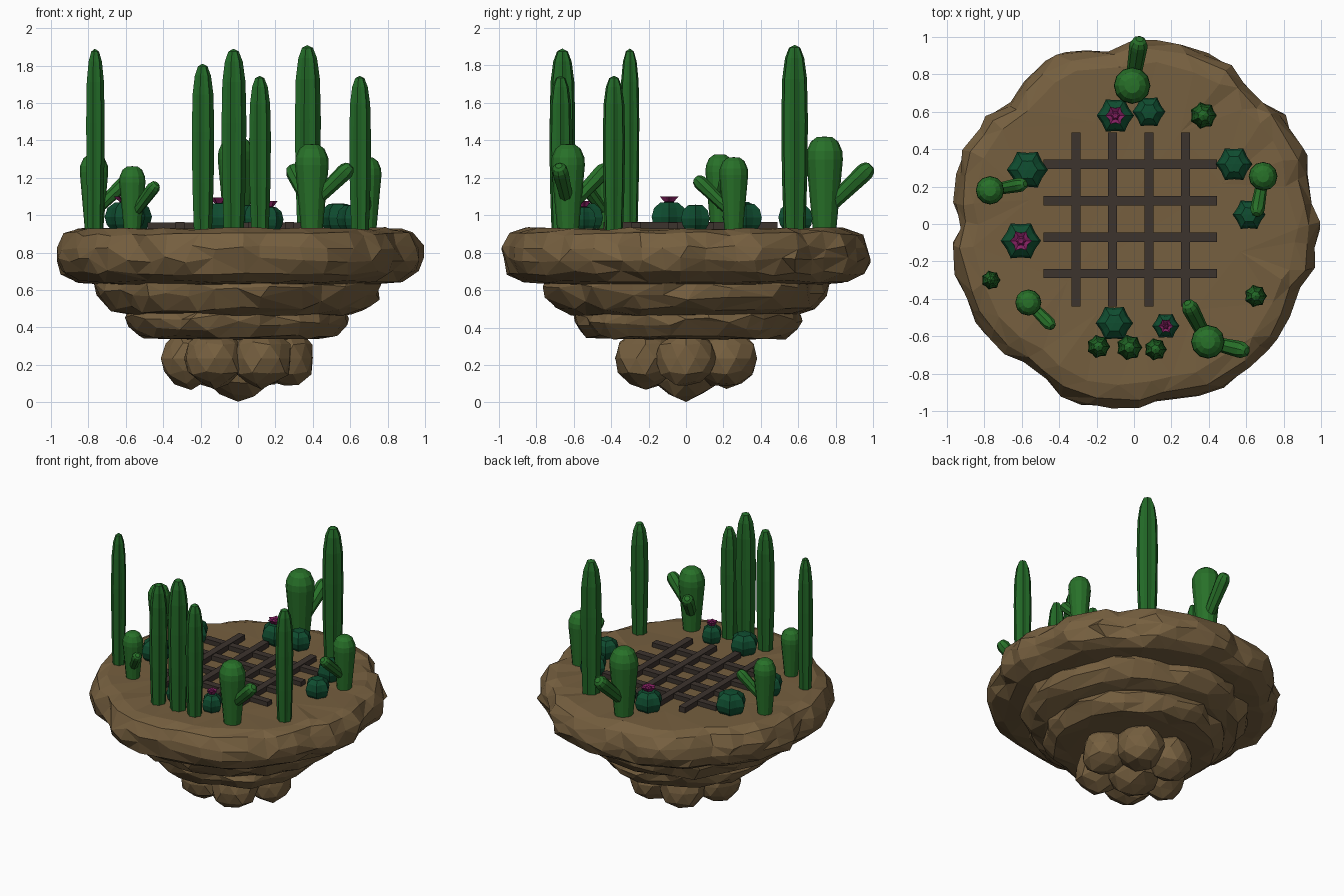
import bpy, bmesh, random
from math import pi, sin, cos
from mathutils import Vector, Matrix

random.seed(7)
cube = bpy.data.objects.get("Cube")
if cube:
    bpy.data.objects.remove(cube)


def material(name, color):
    m = bpy.data.materials.new(name)
    m.use_nodes = True
    m.diffuse_color = (*color, 1)
    node = m.node_tree.nodes["Principled BSDF"]
    node.inputs["Base Color"].default_value = (*color, 1)
    node.inputs["Roughness"].default_value = 0.9
    return m


ROCK = material("brown rock", (0.18, 0.115, 0.05))
GREEN = material("cactus green", (0.021, 0.165, 0.022))
COLUMN = material("column green", (0.016, 0.14, 0.02))
TEAL = material("barrel green", (0.005, 0.075, 0.03))
PINK = material("flower magenta", (0.22, 0.014, 0.115))
WOOD = material("dark timber", (0.045, 0.033, 0.027))


def finish(name, bm, mat):
    bmesh.ops.recalc_face_normals(bm, faces=bm.faces)
    mesh = bpy.data.meshes.new(name)
    bm.to_mesh(mesh)
    bm.free()
    mesh.materials.append(mat)
    ob = bpy.data.objects.new(name, mesh)
    bpy.context.collection.objects.link(ob)
    return ob


def plain(r, z, turn, i):
    return r, z, turn


def lathe(profile, segs, shape=plain):
    """Revolve (radius, height) points; shape adjusts each point to (r, z, angle)."""
    bm = bmesh.new()
    rings = []
    for r, z in profile:
        if r == 0:
            rings.append([bm.verts.new((0, 0, z))] * segs)
            continue
        ring = []
        for i in range(segs):
            rr, zz, a = shape(r, z, 2 * pi * i / segs, i)
            ring.append(bm.verts.new((rr * cos(a), rr * sin(a), zz)))
        rings.append(ring)
    for low, high in zip(rings, rings[1:]):
        for i in range(segs):
            j = (i + 1) % segs
            corners = list(dict.fromkeys((low[i], low[j], high[j], high[i])))
            bm.faces.new(corners)
    for ring in (rings[0], rings[-1]):
        if ring[0] is not ring[1]:
            bm.faces.new(ring)
    return bm


def ribbed(profile, ribs, depth):
    """Lathe with alternating ridges and grooves."""
    return lathe(profile, ribs * 2,
                 lambda r, z, turn, i: (r * (1 - depth * (i % 2)), z, turn))


# Floating island: stacked tiers of cracked rock
def rock_tier(name, radius, profile, cracks, segs, rough):
    crack_angles = [c * pi / 180 for c in cracks]
    wobble = [random.uniform(0, 0.025) for _ in range(segs)]

    def shape(r, z, turn, i):
        a = turn + random.uniform(-0.25, 0.25) * 2 * pi / segs
        gap = min(abs((a - c + pi) % (2 * pi) - pi) for c in crack_angles)
        rim = max(0, r - 0.7) / 0.3
        cut = 0.07 * max(0, 1 - gap / 0.16) + wobble[i] + random.uniform(0, rough)
        return (radius * r * (1 - cut * rim),
                z + rim * random.uniform(-rough, rough) * 0.6, a)

    bm = lathe(profile, segs, shape)
    bmesh.ops.triangulate(bm, faces=bm.faces)
    ob = finish(name, bm, ROCK)
    mod = ob.modifiers.new("chunky facets", 'DECIMATE')
    mod.ratio = 0.65


rock_tier("island_top", 1.01,
          [(0, 0.925), (0.6, 0.927), (0.87, 0.928), (0.95, 0.9), (0.995, 0.83),
           (1, 0.76), (0.965, 0.69), (0.88, 0.645), (0.72, 0.63), (0, 0.62)],
          [10, 46, 101, 135, 180, 234, 281, 335], 48, 0.025)
rock_tier("island_middle", 0.79,
          [(0, 0.7), (0.96, 0.69), (1, 0.63), (0.98, 0.57), (0.9, 0.5),
           (0.78, 0.47), (0, 0.46)],
          [25, 70, 120, 160, 215, 260, 310], 36, 0.04)
rock_tier("island_lower", 0.63,
          [(0, 0.52), (0.95, 0.5), (1, 0.45), (0.96, 0.4), (0.87, 0.35),
           (0.7, 0.34), (0, 0.33)],
          [5, 60, 110, 175, 235, 290], 32, 0.04)


def boulder(name, center, size):
    bm = bmesh.new()
    bmesh.ops.create_icosphere(bm, subdivisions=2, radius=1)
    for v in bm.verts:
        v.co *= random.uniform(0.88, 1.03)
        v.co = Vector(center) + v.co * Vector(size)
    finish(name, bm, ROCK)


boulder("bottom_boulder", (0, 0, 0.2), (0.2, 0.2, 0.2))
for k in range(6):
    a = pi * k / 3
    boulder(f"side_boulder_{k}", (0.25 * cos(a), 0.25 * sin(a), 0.235),
            (0.17, 0.17, 0.165))


# Timber lattice lying on the ground
def beam(name, center, size):
    bm = bmesh.new()
    bmesh.ops.create_cube(bm, size=1)
    bmesh.ops.scale(bm, vec=size, verts=bm.verts)
    bmesh.ops.translate(bm, vec=center, verts=bm.verts)
    finish(name, bm, WOOD)


for k in range(4):
    step = 0.195 * k
    beam(f"long_beam_{k}", (-0.31 + step, 0.025, 0.943), (0.05, 0.93, 0.044))
    beam(f"cross_beam_{k}", (-0.02, -0.265 + step, 0.938), (0.93, 0.05, 0.044))

# Tall ribbed column cacti: x, y, top, radius
COLUMNS = [(-0.765, -0.3, 1.89, 0.052), (-0.19, -0.655, 1.81, 0.063),
           (-0.025, -0.66, 1.89, 0.07), (0.115, -0.67, 1.745, 0.061),
           (0.37, 0.58, 1.91, 0.073), (0.65, -0.385, 1.745, 0.061)]
for k, (x, y, top, r) in enumerate(COLUMNS):
    h = top - 0.9
    bm = ribbed([(0.8 * r, 0), (0.95 * r, 0.3 * h), (r, 0.6 * h), (0.93 * r, 0.82 * h),
                 (0.72 * r, 0.93 * h), (0.42 * r, 0.985 * h), (0, h)], 7, 0.16)
    bmesh.ops.translate(bm, vec=(x, y, 0.9), verts=bm.verts)
    finish(f"column_cactus_{k}", bm, COLUMN)

# Round-headed cacti with raised arms: x, y, top, radius, arm tips
ARMED = [(-0.77, 0.18, 1.325, 0.076, [(-0.58, 0.215, 1.2)]),
         (-0.565, -0.42, 1.262, 0.07, [(-0.435, -0.55, 1.17)]),
         (0.395, -0.63, 1.38, 0.09, [(0.285, -0.42, 1.26), (0.605, -0.68, 1.265)]),
         (0.69, 0.255, 1.31, 0.077, [(0.655, 0.05, 1.2)]),
         (-0.01, 0.74, 1.42, 0.098, [(0.03, 0.99, 1.265)])]


def bulb(r, h, base):
    """Club outline: narrow foot, wide shoulder, domed head."""
    return [(base * r, 0), (r, h - 1.25 * r), (0.97 * r, h - 0.8 * r),
            (0.75 * r, h - 0.28 * r), (0.42 * r, h - 0.03 * r), (0, h)]


for k, (x, y, top, r, tips) in enumerate(ARMED):
    bm = lathe(bulb(r, top - 0.9, 0.62), 12)
    bmesh.ops.translate(bm, vec=(x, y, 0.9), verts=bm.verts)
    finish(f"armed_cactus_{k}", bm, GREEN)
    for n, tip in enumerate(tips):
        tip = Vector(tip)
        reach = (tip.xy - Vector((x, y))).length
        start = Vector((x, y, tip.z - 0.95 * reach))
        axis = tip - start
        bm = lathe(bulb(0.5 * r, axis.length, 0.75), 8)
        turn = axis.to_track_quat('Z', 'Y').to_matrix().to_4x4()
        bmesh.ops.transform(bm, matrix=Matrix.Translation(start) @ turn, verts=bm.verts)
        finish(f"cactus_arm_{k}_{n}", bm, GREEN)

# Squat barrel cacti, some in flower: x, y, radius, flower
BARRELS = [(-0.1, 0.58, 0.1, True), (0.08, 0.6, 0.088, False),
           (-0.57, 0.29, 0.11, False), (0.535, 0.32, 0.098, False),
           (0.615, 0.05, 0.088, False), (-0.605, -0.09, 0.108, True),
           (-0.105, -0.53, 0.1, False), (0.17, -0.545, 0.073, True)]
for k, (x, y, r, flower) in enumerate(BARRELS):
    h = 0.08 + 0.75 * r
    bm = ribbed([(0.6 * r, 0), (0.9 * r, 0.25 * h), (r, 0.5 * h), (0.86 * r, 0.8 * h),
                 (0.5 * r, 0.98 * h), (0, h)], 6, 0.18)
    bmesh.ops.translate(bm, vec=(x, y, 0.91), verts=bm.verts)
    finish(f"barrel_cactus_{k}", bm, TEAL)
    if flower:
        p = 0.55 * r
        bm = ribbed([(0, 0), (0.5 * p, 0.005), (p, 0.034), (0.5 * p, 0.024),
                     (0.3 * p, 0.034), (0, 0.03)], 6, 0.3)
        bmesh.ops.translate(bm, vec=(x, y, 0.906 + h), verts=bm.verts)
        finish(f"flower_{k}", bm, PINK)
